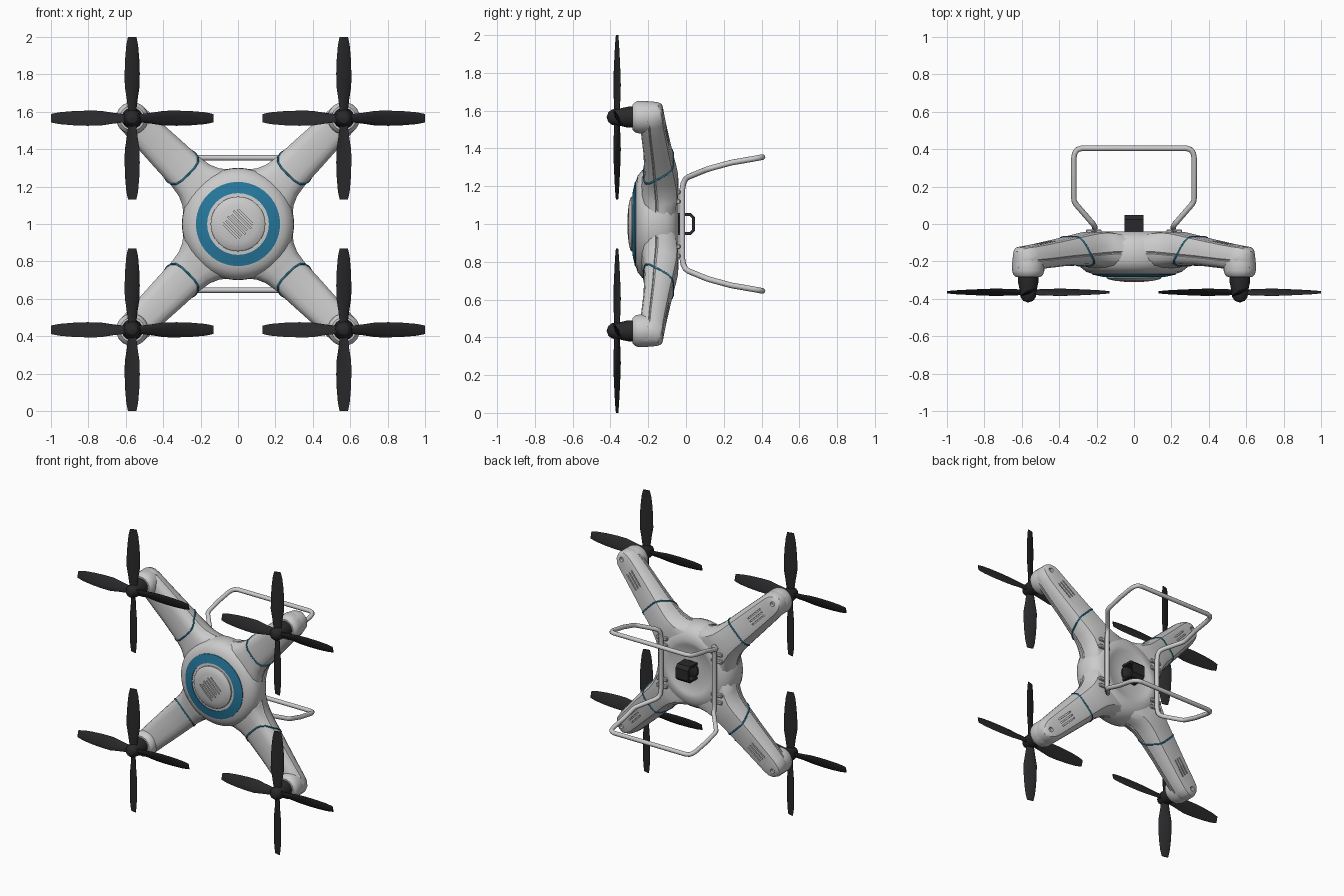
import bpy, bmesh
from math import sin, cos, pi, radians
from mathutils import Matrix, Vector

if "Cube" in bpy.data.objects:
    bpy.data.objects.remove(bpy.data.objects["Cube"])

# Drone frame: local z is the drone's own "up", which points to world -y
BASE = Matrix.Translation((0, 0, 1)) @ Matrix.Rotation(pi / 2, 4, 'X')
MOTOR = 0.80        # distance of each motor from the centre


def material(name, rgb):
    m = bpy.data.materials.new(name)
    m.diffuse_color = (*rgb, 1)
    m.use_nodes = True
    m.node_tree.nodes["Principled BSDF"].inputs["Base Color"].default_value = m.diffuse_color
    return m


BLUE = material("blue", (0.02, 0.19, 0.34))
BLACK = material("black", (0.022, 0.022, 0.024))


def add(name, data, mat=None, matrix=BASE):
    ob = bpy.data.objects.new(name, data)
    bpy.context.collection.objects.link(ob)
    ob.matrix_world = matrix
    if mat and not data.materials:
        data.materials.append(mat)
    return ob


def smooth(ob, angle=32):
    bpy.ops.object.select_all(action='DESELECT')
    ob.select_set(True)
    bpy.context.view_layer.objects.active = ob
    bpy.ops.object.shade_smooth_by_angle(angle=radians(angle))


def loft(bm, rings, closed=False):
    vs = [[bm.verts.new(p) for p in r] for r in rings]
    n = len(vs[0])
    pairs = list(zip(vs, vs[1:])) + ([(vs[-1], vs[0])] if closed else [])
    for a, b in pairs:
        for i in range(n):
            j = (i + 1) % n
            bm.faces.new((a[i], a[j], b[j], b[i]))
    if not closed:
        bm.faces.new(vs[0])
        bm.faces.new(vs[-1])


def finish(bm, name):
    bmesh.ops.remove_doubles(bm, verts=bm.verts, dist=1e-5)
    bmesh.ops.recalc_face_normals(bm, faces=bm.faces)
    me = bpy.data.meshes.new(name)
    bm.to_mesh(me)
    bm.free()
    return me


def lathe(name, profile, mat=None, n=48, closed=False, matrix=BASE):
    bm = bmesh.new()
    loft(bm, [[(max(r, 1e-3) * cos(2 * pi * i / n), max(r, 1e-3) * sin(2 * pi * i / n), h)
               for i in range(n)] for r, h in profile], closed)
    ob = add(name, finish(bm, name), mat, matrix)
    smooth(ob)
    return ob


def box(bm, centre, size, rot=Matrix()):
    bmesh.ops.create_cube(bm, size=1, matrix=rot @ Matrix.Translation(centre) @ Matrix.Diagonal((*size, 1)))


def cut(ob, bm):
    cutter = add("cutter", finish(bm, "cutter"), None, ob.matrix_world.copy())
    cutter.hide_render = True
    mod = ob.modifiers.new("cut", 'BOOLEAN')
    mod.operation, mod.object = 'DIFFERENCE', cutter
    bpy.context.view_layer.update()
    bpy.context.view_layer.objects.active = ob
    bpy.ops.object.modifier_apply(modifier=mod.name)
    bpy.data.objects.remove(cutter)
    smooth(ob)


def tube(name, pts, radius, mat=None, matrix=BASE):
    cu = bpy.data.curves.new(name, 'CURVE')
    cu.dimensions = '3D'
    cu.bevel_depth, cu.bevel_resolution = radius, 3
    sp = cu.splines.new('POLY')
    sp.points.add(len(pts) - 1)
    for p, co in zip(sp.points, pts):
        p.co = (*co, 1)
    sp.use_cyclic_u = True
    sp.use_smooth = True
    return add(name, cu, mat, matrix)


# Central body, blue ring and vented dome
lathe("body", [(0, .055), (.08, .055), (.16, .05), (.175, .042), (.2, .04), (.24, .047), (.27, .07),
               (.29, .1), (.3, .15), (.298, .2), (.285, .232), (.255, .256), (.225, .266),
               (.165, .278), (0, .278)])
lathe("blue_ring", [(.225, .26), (.225, .27), (.165, .283), (.165, .27)], BLUE, closed=True)
dome = lathe("dome", [(0, .26), (.146, .26), (.146, .288), (.138, .295), (.1, .304), (.05, .309), (0, .31)])
bm = bmesh.new()
for i in range(6):
    box(bm, (0, (i - 2.5) * .022, .308), (.13 - .02 * (i % 2), .008, .02), Matrix.Rotation(-pi / 4, 4, 'Z'))
cut(dome, bm)

# Arm stations: distance, half width, back height, seam height, front height
STATIONS = [(.10, .2, .06, .155, .225), (.20, .205, .052, .155, .235), (.28, .14, .041, .155, .235),
            (.33, .118, .043, .16, .226), (.39, .108, .052, .165, .222), (.55, .10, .08, .175, .225),
            (.72, .09, .107, .19, .24), (.80, .085, .118, .195, .25), (.84, .075, .122, .2, .25),
            (.868, .05, .13, .2, .245), (.885, .018, .148, .205, .24)]
# Half cross-section from front centre to back centre, with the seam notch
HALF = [(0, 1), (.45, .97), (.75, .82), (.93, .5), (1, .07), (.955, 0), (1, -.07), (.97, -.35),
        (.87, -.72), (.7, -.94), (.45, -1), (0, -1)]
SECTION = HALF + [(-w, k) for w, k in HALF[-2:0:-1]]


def on_arm(s, w, k):
    for a, b in zip(STATIONS, STATIONS[1:]):
        if a[0] <= s <= b[0]:
            f = (s - a[0]) / (b[0] - a[0])
            _, t, hb, hs, hf = (p + (q - p) * f for p, q in zip(a, b))
            return Vector((s, w * t, hs + k * ((hf - hs) if k > 0 else (hs - hb))))


bm = bmesh.new()
loft(bm, [[on_arm(st[0], w, k) for w, k in SECTION] for st in STATIONS])
arm = add("arm", finish(bm, "arm"))
bm = bmesh.new()
for t in (-.024, 0, .024):
    box(bm, (.68, t, .1), (.12, .008, .026), Matrix.Translation((.68, 0, .1))
        @ Matrix.Rotation(radians(-9), 4, 'Y') @ Matrix.Translation((-.68, 0, -.1)))
bmesh.ops.create_cone(bm, cap_ends=True, segments=16, radius1=.016, radius2=.016, depth=.04,
                      matrix=Matrix.Translation((.838, 0, .122)))
cut(arm, bm)

# Motor pod, motor with nose cone
at_motor = BASE @ Matrix.Translation((MOTOR, 0, 0))
pod = lathe("motor_pod", [(0, .18), (.08, .18), (.086, .21), (.086, .25), (.08, .27), (.066, .283), (0, .285)],
            n=32, matrix=at_motor)
motor = lathe("motor", [(0, .27), (.056, .27), (.055, .31), (.047, .345), (.045, .37), (.04, .393),
                        (.026, .411), (0, .42)], BLACK, n=32, matrix=at_motor)

# Four twisted blades: distance, chord, thickness, pitch
BLADE = [(.02, .045, .022, 30), (.1, .066, .018, 29), (.17, .088, .016, 26), (.24, .088, .014, 23),
         (.32, .08, .011, 20), (.39, .066, .009, 17), (.435, .046, .006, 14)]
bm = bmesh.new()
for q in range(4):
    spin = Matrix.Rotation(q * pi / 2, 4, 'Z')
    rings = []
    for r, c, th, pitch in BLADE:
        turn = spin @ Matrix.Translation((r, 0, .365)) @ Matrix.Rotation(radians(pitch), 4, 'X')
        rings.append([turn @ Vector((0, c / 2 * cos(a * pi / 5), th / 2 * sin(a * pi / 5))) for a in range(10)])
    loft(bm, rings)
prop_mesh = finish(bm, "propeller")

# Blue trim line slanting around each arm
trim = tube("arm_trim", [on_arm(.43 - .055 * k, w, k) for w, k in SECTION if abs(w) != .955], .005, BLUE)

# Repeat the arm parts on all four diagonals
for i in range(4):
    ang = pi / 4 + i * pi / 2
    turn = BASE @ Matrix.Rotation(ang, 4, 'Z')
    for ob, off in ((arm, 0), (trim, 0), (pod, MOTOR), (motor, MOTOR)):
        m = turn @ Matrix.Translation((off, 0, 0))
        if i == 0:
            ob.matrix_world = m
        else:
            add(f"{ob.name.split('.')[0]}_{i + 1}", ob.data, None, m)
    prop = add(f"propeller_{i + 1}", prop_mesh, BLACK,
               BASE @ Matrix.Translation((MOTOR * cos(ang), MOTOR * sin(ang), 0)))
    if i == 0:
        smooth(prop, 40)

# Landing frame: one closed tube made from a mirrored quarter path (world axes, z from centre)
Q = [(.21, -.02, .18), (.211, -.014, .215), (.217, -.002, .238), (.232, .015, .25), (.31, .105, .287),
     (.319, .12, .292), (.322, .14, .298), (.322, .24, .325), (.322, .35, .344), (.317, .378, .349),
     (.304, .397, .353), (.28, .405, .354)]
path = []
for sx, sz in ((1, 1), (-1, 1), (-1, -1), (1, -1)):
    part = [(sx * x, y, sz * z) for x, y, z in Q]
    path += part if sx == sz else part[::-1]
tube("landing_frame", path, .015, None, Matrix.Translation((0, 0, 1)))

# Clips holding the frame to the body
bm = bmesh.new()
for sx in (1, -1):
    for sy in (1, -1):
        box(bm, (sx * .215, sy * .17, .043), (.085, .025, .026))
        box(bm, (sx * .215, sy * .12, .043), (.085, .025, .026))
bmesh.ops.bevel(bm, geom=bm.edges[:], offset=.005, segments=1, affect='EDGES')
add("frame_clips", finish(bm, "frame_clips"))

# Camera mount: chamfered strap on a dark base
outer = [(-.058, .06), (-.058, -.025), (-.036, -.047), (.036, -.047), (.058, -.025), (.058, .06)]
inner = [(-.043, .06), (-.043, -.02), (-.029, -.033), (.029, -.033), (.043, -.02), (.043, .06)]
bm = bmesh.new()
loft(bm, [[(x, y, h) for y, h in outer + inner[::-1]] for x in (-.05, .05)])
add("camera_strap", finish(bm, "camera_strap"), BLACK)
lathe("camera_base", [(0, .06), (.062, .06), (.06, .045), (.045, .035), (0, .03)], BLACK, n=24)
